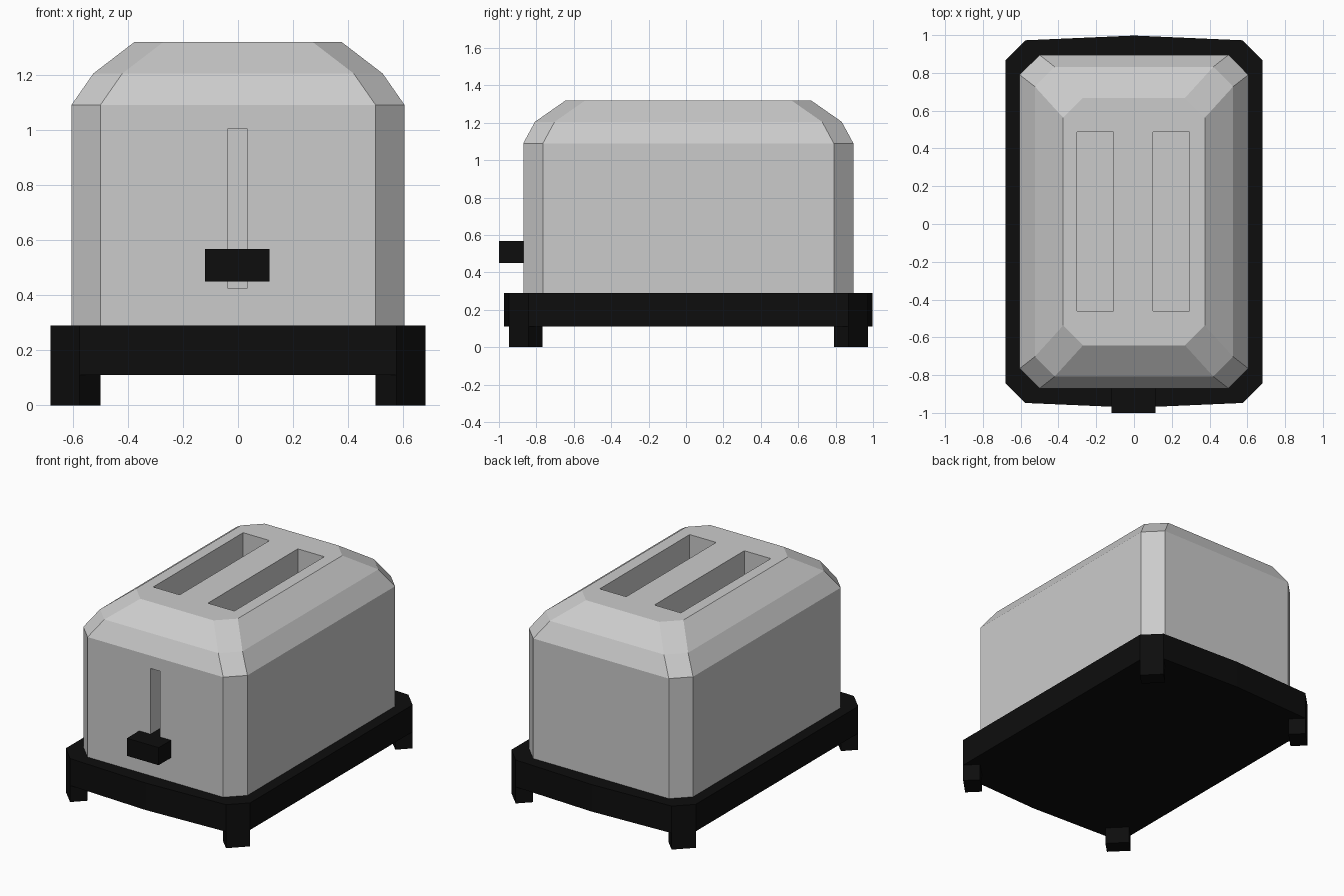
import bpy, bmesh

if "Cube" in bpy.data.objects:
    bpy.data.objects.remove(bpy.data.objects["Cube"])

Y0 = 0.0125    # middle of the toaster along y
CUT = 0.105    # corner cut shared by housing and base

black = bpy.data.materials.new("black_plastic")
black.diffuse_color = (0.004, 0.004, 0.004, 1)
black.use_nodes = True
black.node_tree.nodes["Principled BSDF"].inputs["Base Color"].default_value = black.diffuse_color


def loft(name, rings, mat=None):
    """Closed solid from a stack of (z, outline) rings."""
    bm = bmesh.new()
    loops = [[bm.verts.new((x, y, z)) for x, y in pts] for z, pts in rings]
    for a, b in zip(loops, loops[1:]):
        for i in range(len(a)):
            j = (i + 1) % len(a)
            bm.faces.new((a[i], a[j], b[j], b[i]))
    bm.faces.new(loops[0][::-1])
    bm.faces.new(loops[-1])
    bmesh.ops.recalc_face_normals(bm, faces=bm.faces)
    mesh = bpy.data.meshes.new(name)
    bm.to_mesh(mesh)
    bm.free()
    obj = bpy.data.objects.new(name, mesh)
    bpy.context.collection.objects.link(obj)
    if mat:
        mesh.materials.append(mat)
    return obj


def box(name, x0, x1, y0, y1, z0, z1, mat=None):
    pts = [(x0, y0), (x1, y0), (x1, y1), (x0, y1)]
    return loft(name, [(z0, pts), (z1, pts)], mat)


def octagon(hx, hy, bulge=0.0):
    """Rectangle with cut corners; bulge adds a shallow point at each end."""
    half = [(hx, -hy + CUT), (hx, hy - CUT), (hx - CUT, hy)]
    if bulge:
        half.append((0, hy + bulge))
    half.append((-hx + CUT, hy))
    pts = half + [(-hx, hy - CUT), (-hx, -hy + CUT), (-hx + CUT, -hy)]
    if bulge:
        pts.append((0, -hy - bulge))
    pts.append((hx - CUT, -hy))
    return [(x, y + Y0) for x, y in pts]


# Metal housing with a two-step bevelled top
housing = loft("housing", [
    (0.28, octagon(0.605, 0.8825)),
    (1.09, octagon(0.605, 0.8825)),
    (1.205, octagon(0.525, 0.82)),
    (1.32, octagon(0.375, 0.655)),
])

# Bread slots and lever track cut into the housing
cutters = [
    box("bread_slot_cutter_left", -0.303, -0.108, -0.46, 0.487, 0.45, 1.5),
    box("bread_slot_cutter_right", 0.1, 0.295, -0.46, 0.487, 0.45, 1.5),
    box("lever_track_cutter", -0.037, 0.033, -1.0, -0.7, 0.425, 1.005),
]
for c in cutters:
    c.hide_render = True
    c.display_type = 'WIRE'
    mod = housing.modifiers.new(c.name, 'BOOLEAN')
    mod.object = c
    mod.operation = 'DIFFERENCE'
    mod.solver = 'EXACT'
bpy.context.view_layer.objects.active = housing
for mod in list(housing.modifiers):
    bpy.ops.object.modifier_apply(modifier=mod.name)
for c in cutters:
    bpy.data.objects.remove(c)

# Base tray
outline = octagon(0.68, 0.96, 0.025)
loft("base", [(0.11, outline), (0.29, outline)], black)

# Diagonal feet under the cut corners
for sx, side in ((-1, "left"), (1, "right")):
    for sy, end in ((-1, "front"), (1, "back")):
        pts = [(0.575, 0.96), (0.68, 0.855), (0.605, 0.78), (0.5, 0.885)]
        pts = [(sx * x, sy * y + Y0) for x, y in pts]
        loft(f"foot_{end}_{side}", [(0, pts), (0.11, pts)], black)

# Lever knob and its stem inside the track
box("lever_knob", -0.119, 0.115, -1.0, -0.87, 0.45, 0.567, black)
box("lever_stem", -0.036, 0.032, -0.87, -0.7, 0.45, 0.567, black)
